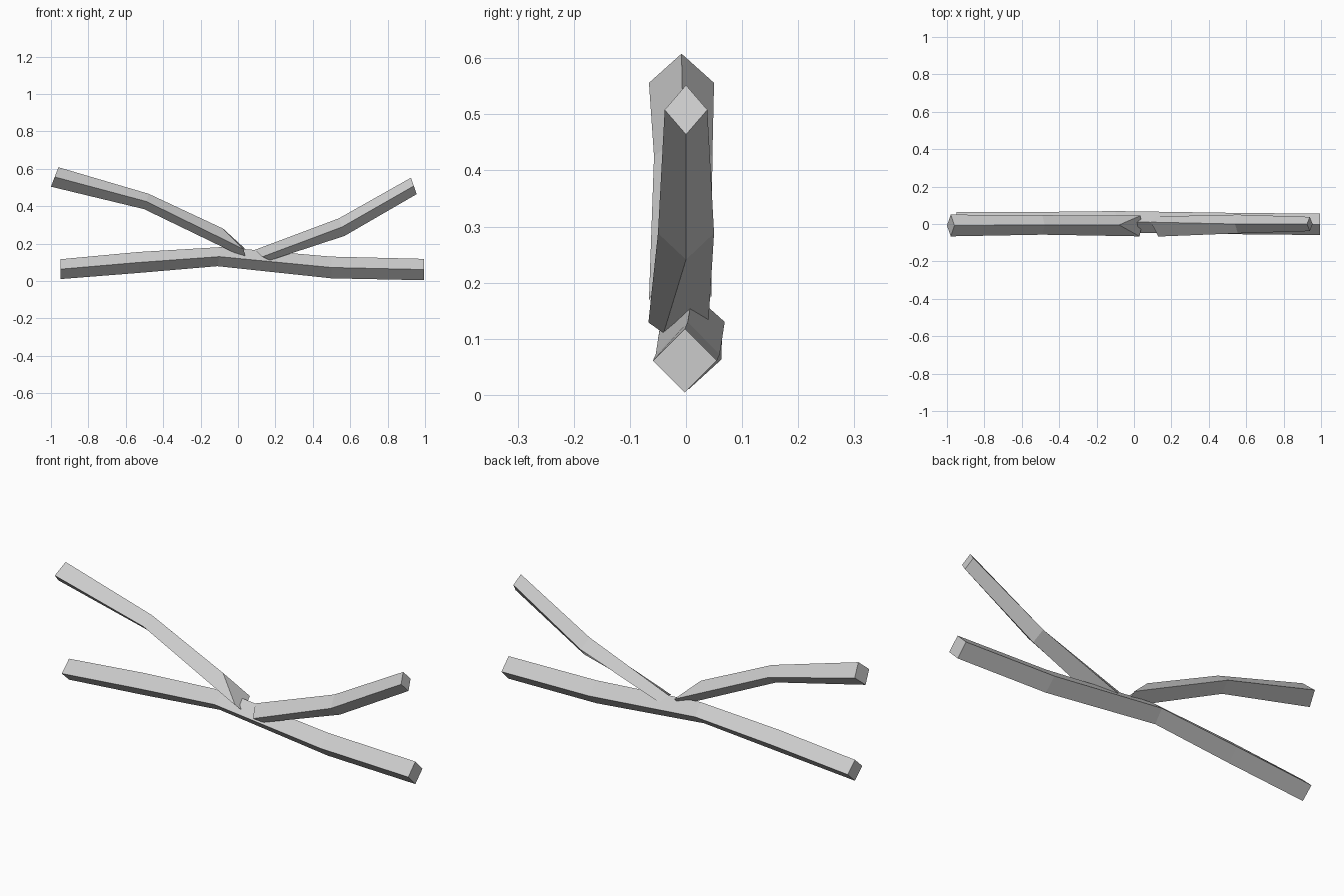
import bpy, bmesh

if "Cube" in bpy.data.objects:
    bpy.data.objects.remove(bpy.data.objects["Cube"])

grey = bpy.data.materials.new("grey")
grey.diffuse_color = (0.6, 0.6, 0.6, 1)
grey.use_nodes = True
grey.node_tree.nodes["Principled BSDF"].inputs["Base Color"].default_value = grey.diffuse_color


def beam(name, rings):
    """Four-sided beam skinned through rings of (top, front, bottom, back) points."""
    bm = bmesh.new()
    loops = [[bm.verts.new(p) for p in ring] for ring in rings]
    for a, b in zip(loops, loops[1:]):
        for i in range(4):
            j = (i + 1) % 4
            bm.faces.new((a[i], a[j], b[j], b[i]))
    bm.faces.new(loops[0])
    bm.faces.new(loops[-1])
    bmesh.ops.recalc_face_normals(bm, faces=bm.faces)
    mesh = bpy.data.meshes.new(name)
    bm.to_mesh(mesh)
    bm.free()
    mesh.materials.append(grey)
    bpy.context.collection.objects.link(bpy.data.objects.new(name, mesh))


def diamond(x, y, z, w, h, lean=0):
    """Diamond section, leaning along x so that it follows the branch slope."""
    return [(x - lean, y, z + h), (x, y - w, z),
            (x + lean, y, z - h), (x, y + w, z)]


# Long branch lying on the ground
beam("lower_branch", [
    diamond(-0.95, 0.005, 0.063, 0.058, 0.053),
    diamond(-0.53, 0.007, 0.099, 0.057, 0.056),
    diamond(-0.10, 0.012, 0.130, 0.057, 0.051, -0.01),
    diamond(0.50, 0.003, 0.072, 0.057, 0.058),
    diamond(0.995, -0.002, 0.061, 0.057, 0.057),
])

# Rising branch on the left, with a slanted cut where it rests
beam("left_branch", [
    diamond(-0.98, -0.008, 0.556, 0.058, 0.052, -0.02),
    diamond(-0.49, -0.005, 0.425, 0.052, 0.041, -0.012),
    [(-0.08, -0.005, 0.28), (0.03, -0.066, 0.17),
     (0.04, -0.015, 0.122), (0.035, 0.045, 0.175)],
])

# Rising branch on the right, with a slanted cut where it rests
beam("right_branch", [
    [(0.09, 0.01, 0.166), (0.13, -0.067, 0.129),
     (0.17, -0.04, 0.11), (0.11, 0.04, 0.129)],
    diamond(0.555, 0.0, 0.288, 0.05, 0.047, 0.015),
    diamond(0.94, 0.0, 0.508, 0.038, 0.044, 0.015),
])
